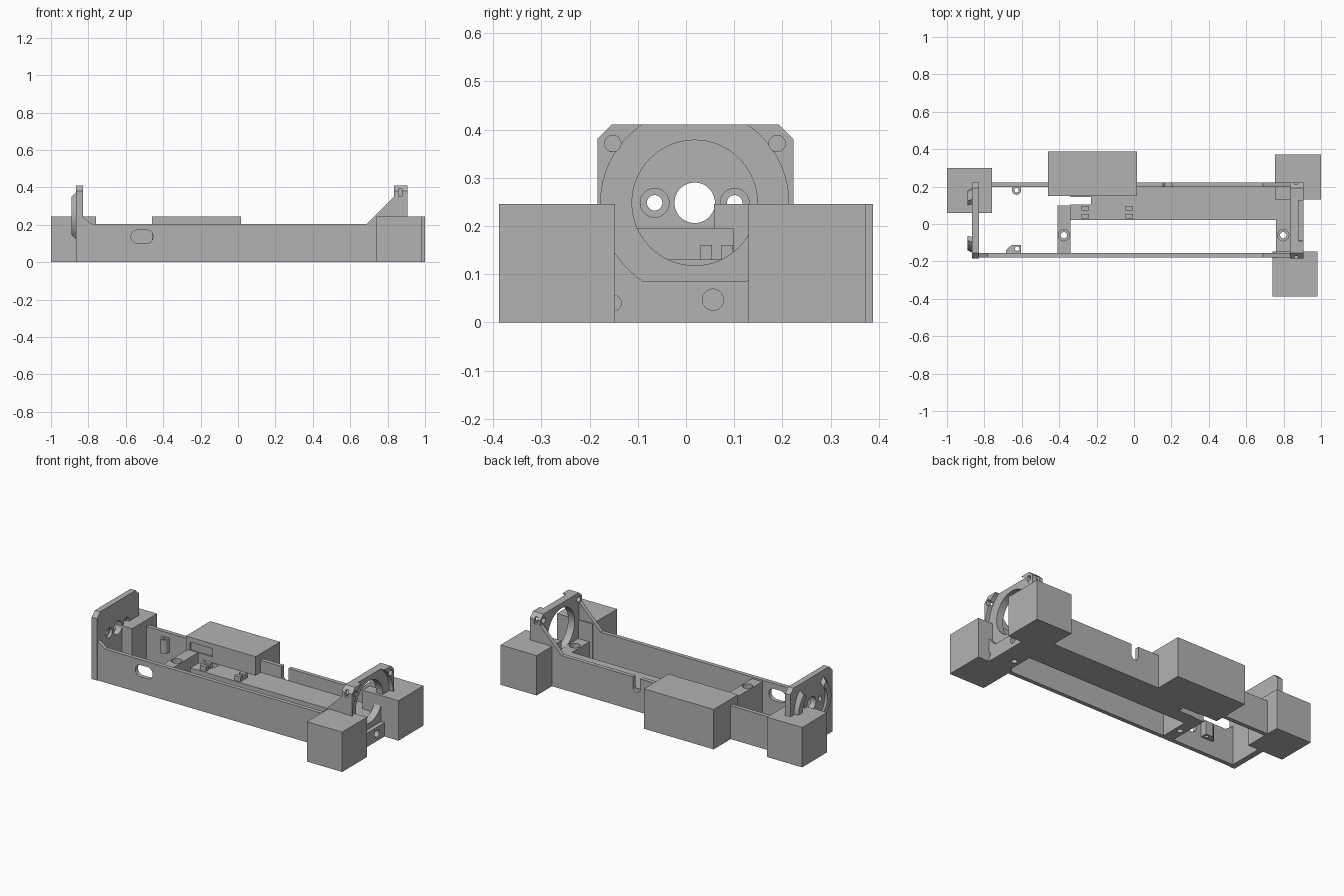
import bpy, bmesh, math
from mathutils import Matrix, Vector

if "Cube" in bpy.data.objects:
    bpy.data.objects.remove(bpy.data.objects["Cube"])

grey = bpy.data.materials.new("light_grey")
grey.diffuse_color = (0.45, 0.45, 0.45, 1)
grey.use_nodes = True
grey.node_tree.nodes["Principled BSDF"].inputs["Base Color"].default_value = grey.diffuse_color


def finish(name, bm, helper=False):
    bmesh.ops.recalc_face_normals(bm, faces=bm.faces)
    me = bpy.data.meshes.new(name)
    bm.to_mesh(me)
    bm.free()
    me.materials.append(grey)
    ob = bpy.data.objects.new(name, me)
    bpy.context.collection.objects.link(ob)
    ob.hide_render = helper
    return ob


def prism(name, pts, axis, a, b, helper=False):
    """Extrude a 2D outline along x (points are y,z), y (x,z) or z (x,y)."""
    def place(p, d):
        return {'x': (d, p[0], p[1]), 'y': (p[0], d, p[1]), 'z': (p[0], p[1], d)}[axis]
    bm = bmesh.new()
    lo = [bm.verts.new(place(p, a)) for p in pts]
    hi = [bm.verts.new(place(p, b)) for p in pts]
    bm.faces.new(lo)
    bm.faces.new(hi)
    n = len(pts)
    for i in range(n):
        j = (i + 1) % n
        bm.faces.new((lo[i], lo[j], hi[j], hi[i]))
    return finish(name, bm, helper)


def box(name, x, y, z, helper=False):
    return prism(name, [(x[0], y[0]), (x[1], y[0]), (x[1], y[1]), (x[0], y[1])], 'z', z[0], z[1], helper)


def arc(cx, cy, r, a0=0, a1=360, n=48):
    full = a1 - a0 == 360
    steps = n if full else n + 1
    return [(cx + r * math.cos(math.radians(a0 + (a1 - a0) * i / n)),
             cy + r * math.sin(math.radians(a0 + (a1 - a0) * i / n))) for i in range(steps)]


def cut(ob, *cutters):
    for c in cutters:
        m = ob.modifiers.new("cut", 'BOOLEAN')
        m.operation, m.solver, m.object = 'DIFFERENCE', 'EXACT', c
        c.hide_set(True)


def smooth(*obs):
    for ob in obs:
        bpy.ops.object.select_all(action='DESELECT')
        ob.select_set(True)
        bpy.context.view_layer.objects.active = ob
        bpy.ops.object.shade_smooth_by_angle(angle=math.radians(30))


CY, CZ = 0.018, 0.248          # shared axis of both end plates
Y0, Y1 = -0.18, 0.223          # outer faces of the side walls

# Housing blocks
box("left_block", (-1, -0.76), (0.058, 0.3), (0, 0.245))
box("right_back_block", (0.755, 1.0), (0.13, 0.372), (0, 0.245))
box("right_front_block", (0.74, 0.98), (-0.388, -0.147), (0, 0.245))
mid = box("middle_block", (-0.46, 0.015), (0.15, 0.388), (0, 0.245))
cut(mid, box("panel_cutter", (-0.43, -0.28), (0.14, 0.158), (0.165, 0.215), True))

# Side walls with raised gussets at both ends
side = [(-0.83, 0), (0.84, 0), (0.84, 0.355), (0.69, 0.205), (-0.78, 0.205), (-0.83, 0.24)]
front = prism("front_wall", side, 'y', Y0, -0.155)
back = prism("back_wall", side, 'y', 0.198, Y1)
oval = arc(-0.49, 0.136, 0.036, -90, 90, 16) + arc(-0.536, 0.136, 0.036, 90, 270, 16)
cut(front, prism("oval_cutter", oval, 'y', -0.3, -0.1, True))
notch = [(0.204, 0.25)] + arc(0.18, 0.14, 0.024, 0, -180, 16) + [(0.156, 0.25)]
cut(back, prism("notch_cutter", notch, 'y', 0.19, 0.3, True))

# Left end plate with shaft hole and two counterbored screw holes
plate = [(Y0 - 0.004, 0), (Y1, 0), (Y1, 0.38), (Y1 - 0.03, 0.41), (Y0 + 0.026, 0.41), (Y0 - 0.004, 0.38)]
left = prism("left_plate", plate, 'x', -0.866, -0.83)
cut(left, prism("shaft_cutter", arc(CY, CZ, 0.042), 'x', -0.9, -0.8, True))
for s in (-1, 1):
    y = CY + s * 0.083
    cut(left, prism("screw_cutter", arc(y, CZ, 0.016, n=24), 'x', -0.9, -0.8, True),
        prism("counterbore_cutter", arc(y, CZ, 0.03, n=24), 'x', -0.848, -0.8, True))
    # Curved ridge on the outer face
    a = 0 if s > 0 else 180
    ridge = arc(CY, CZ, 0.17, a - 48, a + 48, 20) + arc(CY, CZ, 0.13, a + 48, a - 48, 20)
    ob = prism("outer_ridge", ridge, 'x', -0.866, -0.89)
    for v in ob.data.vertices:          # taper towards the outside
        if v.co.x < -0.88:
            v.co.y = CY + (v.co.y - CY) * 0.93
            v.co.z = CZ + (v.co.z - CZ) * 0.8
    smooth(ob)

# Right end plate: bore, round recess with a flat foot, screw and nut pockets
right = prism("right_plate", plate, 'x', 0.835, 0.905)
a = math.degrees(math.asin((CZ - 0.085) / 0.195))
recess = arc(CY, CZ, 0.195, -a, 180 + a, 64)
cut(right, prism("bore_cutter", arc(CY, CZ, 0.13, n=64), 'x', 0.8, 0.95, True),
    prism("recess_cutter", recess, 'x', 0.88, 0.95, True),
    prism("lower_hole_cutter", arc(0.056, 0.047, 0.022, n=24), 'x', 0.85, 0.95, True),
    prism("side_hole_cutter", arc(-0.15, 0.04, 0.016, n=24), 'x', 0.85, 0.95, True))
for y, edge in ((-0.152, -0.2), (0.189, 0.24)):
    cut(right, prism("corner_hole_cutter", arc(y, 0.371, 0.017, n=24), 'x', 0.8, 0.95, True))
    inner = y + math.copysign(0.02, -y)
    cut(right, box("nut_cutter", (0.857, 0.876), sorted((inner, edge)), (0.352, 0.392), True))

# Floor with cable slot, and the two cross bars
floor = box("floor", (-0.34, 0.77), (0.022, 0.2), (0, 0.13))
cut(floor, box("slot_cutter", (-0.36, -0.23), (0.105, 0.145), (-0.1, 0.3), True))
for name, x, y1, top in (("left_cross_bar", (-0.41, -0.34), 0.1, 0.195),
                         ("right_cross_bar", (0.76, 0.836), 0.2, 0.13)):
    bar = box(name, x, (-0.156, y1), (0, top))
    cx = sum(x) / 2
    cut(bar, prism("bar_hole_cutter", arc(cx, -0.06, 0.017, n=24), 'z', -0.1, 0.3, True),
        prism("bar_sink_cutter", arc(cx, -0.06, 0.03, n=24), 'z', top - 0.03, 0.3, True))
    smooth(bar)

# Small board pegs on the floor
for x in (-0.26, -0.025):
    for y in (0.042, 0.085):
        box("board_peg", (x - 0.02, x + 0.02), (y - 0.012, y + 0.012), (0.12, 0.16))

# Mounting tabs inside the walls
tab = [(-0.652, 0.2), (-0.652, 0.18)] + arc(-0.628, 0.18, 0.024, 180, 360, 16) + [(-0.604, 0.2)]
post = prism("back_tab", tab, 'z', 0.09, 0.175)
cut(post, prism("tab_hole_cutter", arc(-0.628, 0.18, 0.012, n=20), 'z', 0.05, 0.3, True))
tab2 = [(-0.685, -0.156), (-0.604, -0.156), (-0.604, -0.113), (-0.655, -0.113), (-0.685, -0.14)]
post2 = prism("front_tab", tab2, 'z', 0.09, 0.175)
cut(post2, prism("tab_hole_cutter", arc(-0.625, -0.132, 0.012, n=20), 'z', 0.05, 0.3, True))
smooth(front, back, left, right, post, post2)
